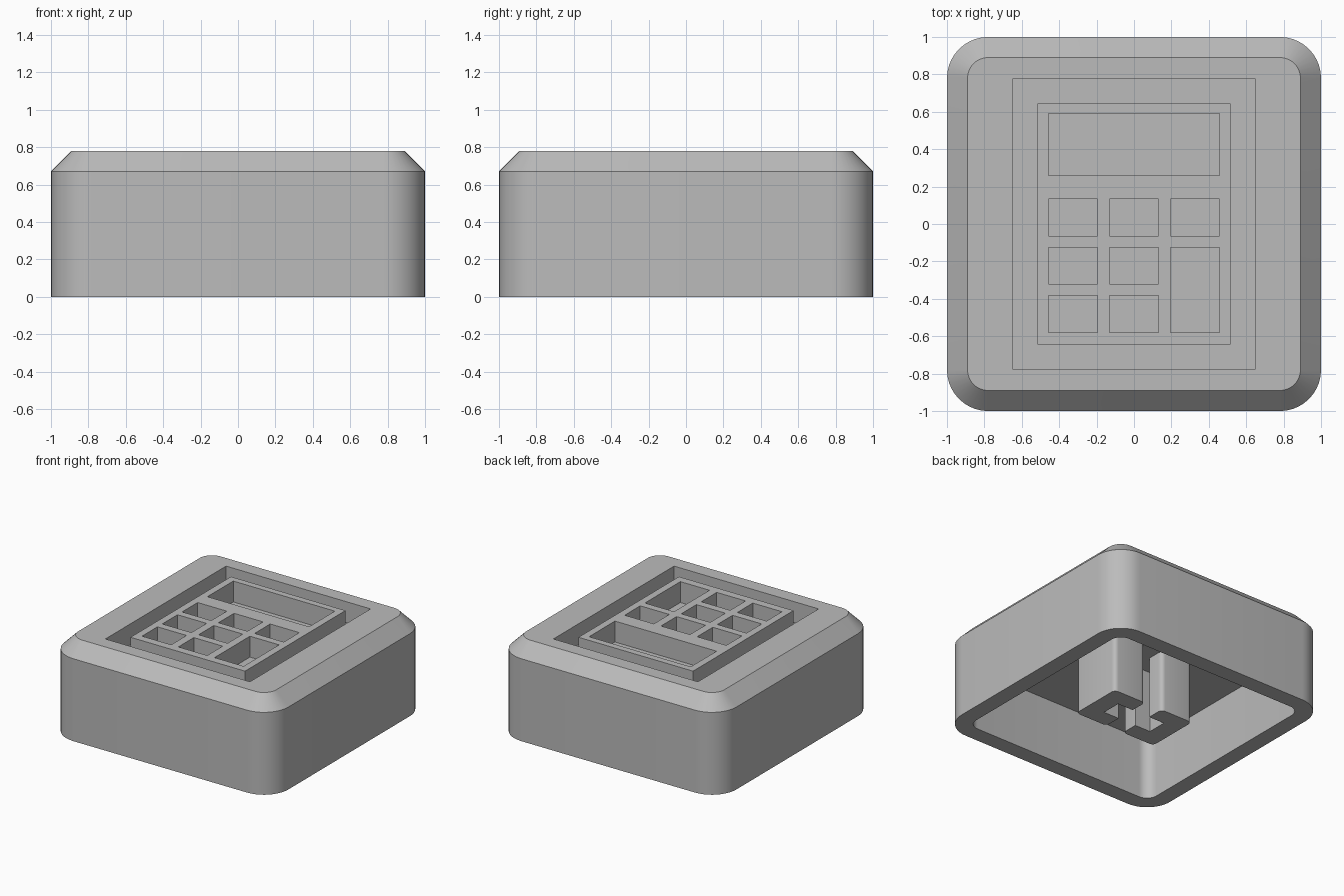
import bpy, bmesh, math

if "Cube" in bpy.data.objects:
    bpy.data.objects.remove(bpy.data.objects["Cube"], do_unlink=True)

grey = bpy.data.materials.new("plain_grey")
grey.use_nodes = True
COLOUR = (0.5, 0.5, 0.5, 1)
grey.diffuse_color = COLOUR
grey.node_tree.nodes["Principled BSDF"].inputs["Base Color"].default_value = COLOUR

TOP, FLOOR, CEILING, SHOULDER = 0.78, 0.61, 0.5, 0.67


def finish(bm, name):
    """Turn a bmesh into a named, smooth-by-angle object."""
    bmesh.ops.recalc_face_normals(bm, faces=bm.faces)
    mesh = bpy.data.meshes.new(name)
    bm.to_mesh(mesh)
    bm.free()
    mesh.materials.append(grey)
    obj = bpy.data.objects.new(name, mesh)
    bpy.context.collection.objects.link(obj)
    bpy.ops.object.select_all(action="DESELECT")
    obj.select_set(True)
    bpy.context.view_layer.objects.active = obj
    bpy.ops.object.shade_smooth_by_angle(angle=math.radians(30))
    return obj


def rounded_loop(bm, hx, hy, radius, z, steps=10):
    """Ring of vertices around a rounded rectangle; radius 0 gives square corners."""
    ring = []
    for i, (sx, sy) in enumerate([(1, 1), (-1, 1), (-1, -1), (1, -1)]):
        for k in range(steps + 1):
            a = math.pi / 2 * (i + k / steps)
            ring.append(bm.verts.new((sx * (hx - radius) + radius * math.cos(a),
                                      sy * (hy - radius) + radius * math.sin(a), z)))
    return ring


# Hollow shell: cavity ceiling, inner wall, rim, outer wall, chamfer, top and sunken pocket
bm = bmesh.new()
rings = [rounded_loop(bm, *r) for r in [
    (0.867, 0.867, 0.09, CEILING),
    (0.867, 0.867, 0.09, 0),
    (1, 1, 0.22, 0),
    (1, 1, 0.22, SHOULDER),
    (0.89, 0.89, 0.11, TOP),
    (0.65, 0.775, 0, TOP),
    (0.65, 0.775, 0, FLOOR),
]]
for a, b in zip(rings, rings[1:]):
    for i in range(len(a)):
        j = (i + 1) % len(a)
        bm.faces.new((a[i], a[j], b[j], b[i]))
bm.faces.new(rings[0])
bm.faces.new(rings[-1])
bmesh.ops.remove_doubles(bm, verts=bm.verts, dist=0.0001)
finish(bm, "cap_shell")

# Raised keypad plate: a grid of cells, with the screen and button cells left open
xs = [-0.515, -0.457, -0.195, -0.13, 0.13, 0.195, 0.457, 0.515]
ys = [-0.645, -0.58, -0.382, -0.32, -0.125, -0.065, 0.135, 0.26, 0.592, 0.645]


def is_open(i, j):
    column, row = i % 2 == 1, j in (1, 3, 5)
    screen = j == 7 and 1 <= i <= 5
    tall_button = i == 5 and j == 2
    return screen or tall_button or (column and row)


bm = bmesh.new()
for i in range(len(xs) - 1):
    for j in range(len(ys) - 1):
        if not is_open(i, j):
            bm.faces.new([bm.verts.new((x, y, FLOOR)) for x, y in (
                (xs[i], ys[j]), (xs[i + 1], ys[j]),
                (xs[i + 1], ys[j + 1]), (xs[i], ys[j + 1]))])
bmesh.ops.remove_doubles(bm, verts=bm.verts, dist=0.0001)
base = bm.faces[:]
raised = bmesh.ops.extrude_face_region(bm, geom=base, use_keep_orig=True)["geom"]
bmesh.ops.translate(bm, vec=(0, 0, TOP - FLOOR),
                    verts=[v for v in raised if isinstance(v, bmesh.types.BMVert)])
bmesh.ops.delete(bm, geom=base, context="FACES")
finish(bm, "keypad_plate")

# Two C-shaped stem halves facing each other under the ceiling
HALF = [(0.08, -0.22), (0.37, -0.22), (0.37, 0.22), (0.08, 0.22),
        (0.08, 0.08), (0.22, 0.08), (0.22, -0.08), (0.08, -0.08)]
for name, side in (("stem_left", 1), ("stem_right", -1)):
    bm = bmesh.new()
    profile = bm.faces.new([bm.verts.new((side * x, y, 0)) for x, y in HALF])
    raised = bmesh.ops.extrude_face_region(bm, geom=[profile], use_keep_orig=True)["geom"]
    bmesh.ops.translate(bm, vec=(0, 0, CEILING),
                        verts=[v for v in raised if isinstance(v, bmesh.types.BMVert)])
    corners = [e for e in bm.edges
               if abs(e.verts[0].co.z - e.verts[1].co.z) > 0.1
               and abs(e.verts[0].co.y) > 0.2]
    bmesh.ops.bevel(bm, geom=corners, offset=0.035, segments=5, profile=0.5, affect="EDGES")
    finish(bm, name)
